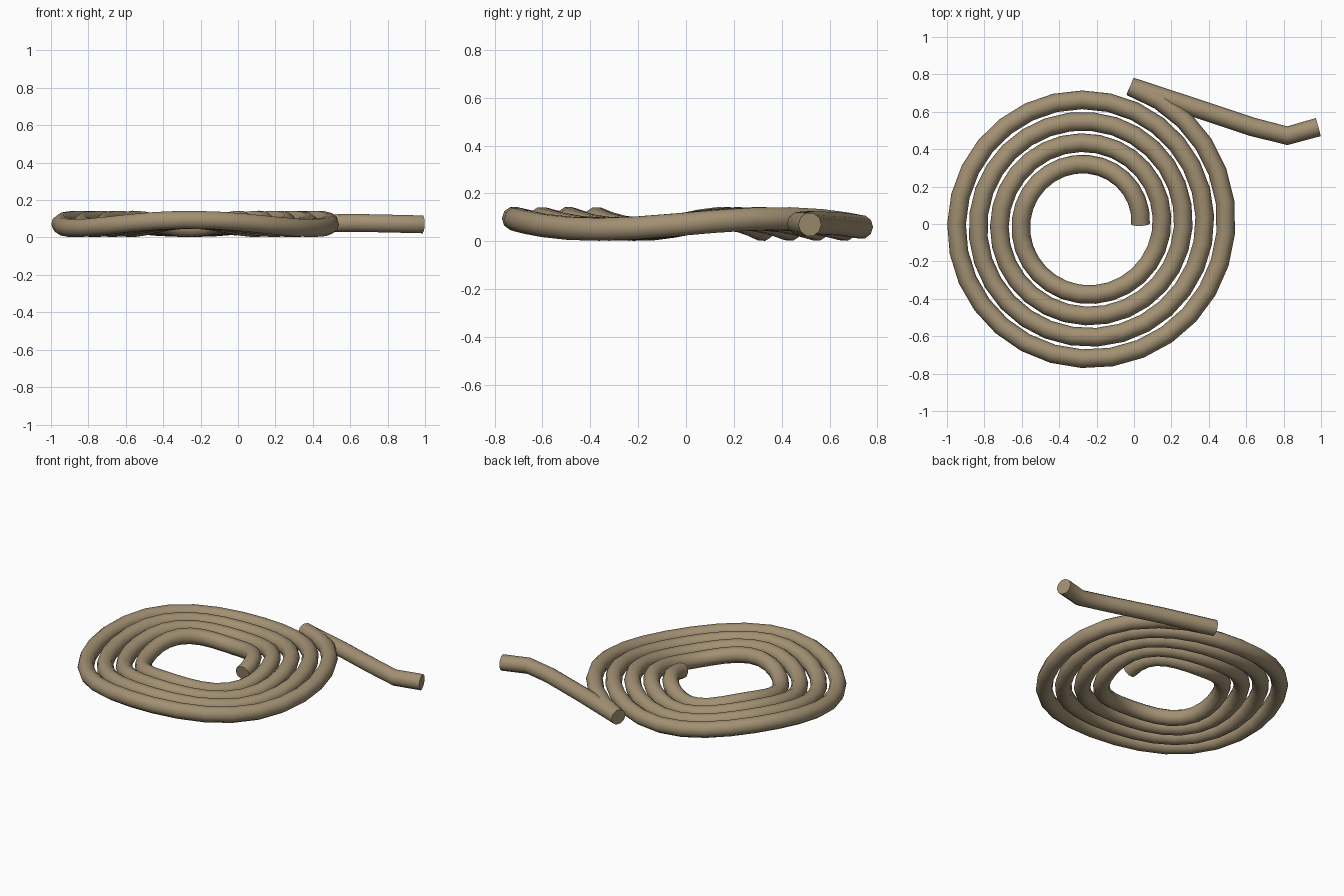
import bpy
from math import sin, cos, tau, radians
from mathutils import Vector

cube = bpy.data.objects.get("Cube")
if cube:
    bpy.data.objects.remove(cube, do_unlink=True)

# Tan fibre material
COLOR = (0.36, 0.28, 0.17, 1)
fibre = bpy.data.materials.new("tan_fibre")
fibre.use_nodes = True
fibre.diffuse_color = COLOR
shader = fibre.node_tree.nodes["Principled BSDF"]
shader.inputs["Base Color"].default_value = COLOR
shader.inputs["Roughness"].default_value = 0.9

RADIUS = 0.05
MID_Z = 0.0725


def tube(name, points):
    """Sweep a round, capped tube along a polyline."""
    curve = bpy.data.curves.new(name, "CURVE")
    curve.dimensions = "3D"
    curve.bevel_depth = RADIUS
    curve.bevel_resolution = 3
    curve.use_fill_caps = True
    spline = curve.splines.new("POLY")
    spline.points.add(len(points) - 1)
    for target, p in zip(spline.points, points):
        target.co = (*p, 1)
    obj = bpy.data.objects.new(name, curve)
    bpy.context.collection.objects.link(obj)
    bpy.ops.object.select_all(action="DESELECT")
    obj.select_set(True)
    bpy.context.view_layer.objects.active = obj
    bpy.ops.object.convert(target="MESH")
    obj = bpy.context.object
    obj.data.materials.clear()
    obj.data.materials.append(fibre)
    bpy.ops.object.shade_smooth_by_angle(angle=radians(50))
    return obj


# Flat spiral coil with a gentle three-lobed ripple in height
CENTRE = Vector((-0.2565, 0, MID_Z))
START, PITCH, TURNS, STEPS = 0.2915, 0.1145, 4.2, 120
coil = []
for i in range(STEPS + 1):
    turn = TURNS * i / STEPS
    a, r = turn * tau, START + PITCH * turn
    coil.append(CENTRE + Vector((r * cos(a), r * sin(a), 0.0225 * sin(3 * a))))
tube("rope_coil", coil)

# Loose end, folding back from the end of the coil
tail = [coil[-1], (0.3, 0.63, 0.073), (0.63, 0.52, 0.078),
        (0.82, 0.472, 0.074), (0.985, 0.518, 0.07)]
tube("rope_loose_end", tail)
